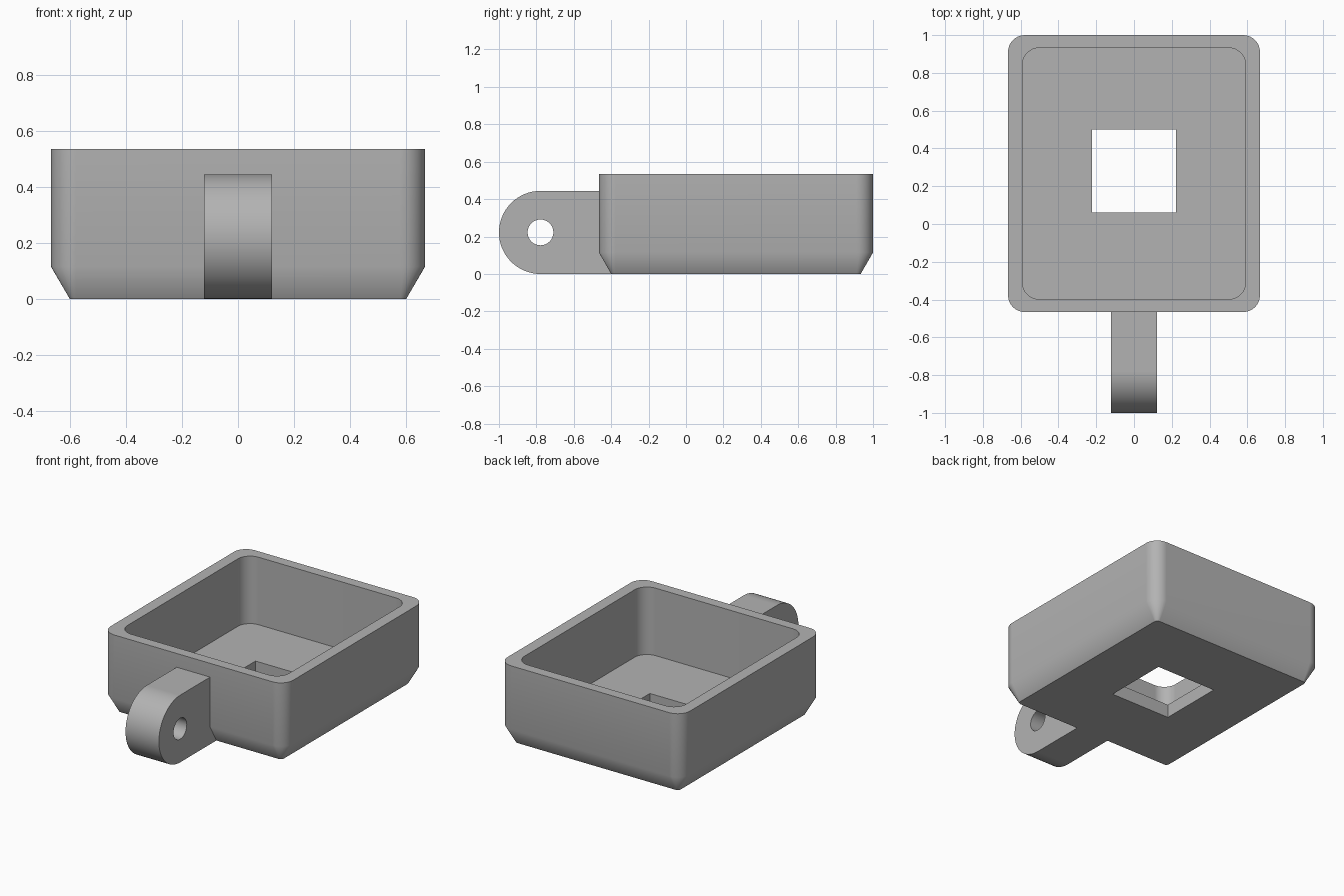
import bpy, bmesh
from math import cos, sin, pi, radians

old = bpy.data.objects.get("Cube")
if old:
    bpy.data.objects.remove(old)

grey = bpy.data.materials.new("plain grey")
grey.use_nodes = True
colour = (0.45, 0.45, 0.45, 1)
grey.diffuse_color = colour
grey.node_tree.nodes["Principled BSDF"].inputs["Base Color"].default_value = colour

STEPS = 8          # segments per rounded corner
CENTRE_Y = 0.267   # middle of the tray


def rounded_rect(half_x, half_y, radius):
    """Outline of a rectangle with rounded corners."""
    points = []
    for i, (sx, sy) in enumerate([(1, 1), (-1, 1), (-1, -1), (1, -1)]):
        for s in range(STEPS + 1):
            a = (i + s / STEPS) * pi / 2
            points.append((sx * (half_x - radius) + radius * cos(a),
                           CENTRE_Y + sy * (half_y - radius) + radius * sin(a)))
    return points


def add_ring(bm, points):
    """Closed loop of vertices and edges."""
    verts = [bm.verts.new(p) for p in points]
    edges = [bm.edges.new((v, verts[(i + 1) % len(verts)])) for i, v in enumerate(verts)]
    return verts, edges


def bridge(bm, a, b):
    for i in range(len(a)):
        j = (i + 1) % len(a)
        bm.faces.new((a[i], a[j], b[j], b[i]))


def fill(bm, *rings):
    """Flat cap between an outer loop and a hole."""
    edges = [e for ring in rings for e in ring[1]]
    bmesh.ops.triangle_fill(bm, use_beauty=True, use_dissolve=False, edges=edges)


def finish(bm, name):
    bmesh.ops.recalc_face_normals(bm, faces=bm.faces)
    mesh = bpy.data.meshes.new(name)
    bm.to_mesh(mesh)
    bm.free()
    mesh.materials.append(grey)
    obj = bpy.data.objects.new(name, mesh)
    bpy.context.collection.objects.link(obj)
    bpy.ops.object.select_all(action='DESELECT')
    obj.select_set(True)
    bpy.context.view_layer.objects.active = obj
    bpy.ops.object.shade_smooth_by_angle(angle=radians(35))
    weighted = obj.modifiers.new("even_shading", 'WEIGHTED_NORMAL')
    weighted.keep_sharp = True
    return obj


# Open tray: chamfered foot, outer wall, rim, inner wall, floor
bm = bmesh.new()
sections = [
    (0.60, 0.667, 0.022, 0.0),
    (0.667, 0.733, 0.089, 0.115),
    (0.667, 0.733, 0.089, 0.535),
    (0.591, 0.665, 0.089, 0.535),
    (0.591, 0.665, 0.089, 0.089),
]
rings = [add_ring(bm, [(x, y, z) for x, y in rounded_rect(hx, hy, r)])
         for hx, hy, r, z in sections]
for lower, upper in zip(rings, rings[1:]):
    bridge(bm, lower[0], upper[0])

# Square window through the floor
window = [(-0.222, 0.06), (0.222, 0.06), (0.222, 0.5), (-0.222, 0.5)]
below, above = [add_ring(bm, [(x, y, z) for x, y in window]) for z in (0.0, 0.089)]
bridge(bm, below[0], above[0])
fill(bm, rings[0], below)
fill(bm, rings[-1], above)
finish(bm, "tray")

# Hanging lug: round-ended plate with a pin hole
R, HOLE, LUG_Y, HALF, N = 0.222, 0.069, -0.778, 0.122, 32
outline = [(LUG_Y - R * sin(pi * i / N), R + R * cos(pi * i / N)) for i in range(N + 1)]
outline += [(-0.4, 0.0), (-0.4, 2 * R)]
pin = [(LUG_Y + HOLE * cos(2 * pi * i / N), R + HOLE * sin(2 * pi * i / N)) for i in range(N)]
bm = bmesh.new()
sides = []
for x in (-HALF, HALF):
    pair = [add_ring(bm, [(x, y, z) for y, z in shape]) for shape in (outline, pin)]
    fill(bm, *pair)
    sides.append(pair)
for left, right in zip(*sides):
    bridge(bm, left[0], right[0])
finish(bm, "lug")
